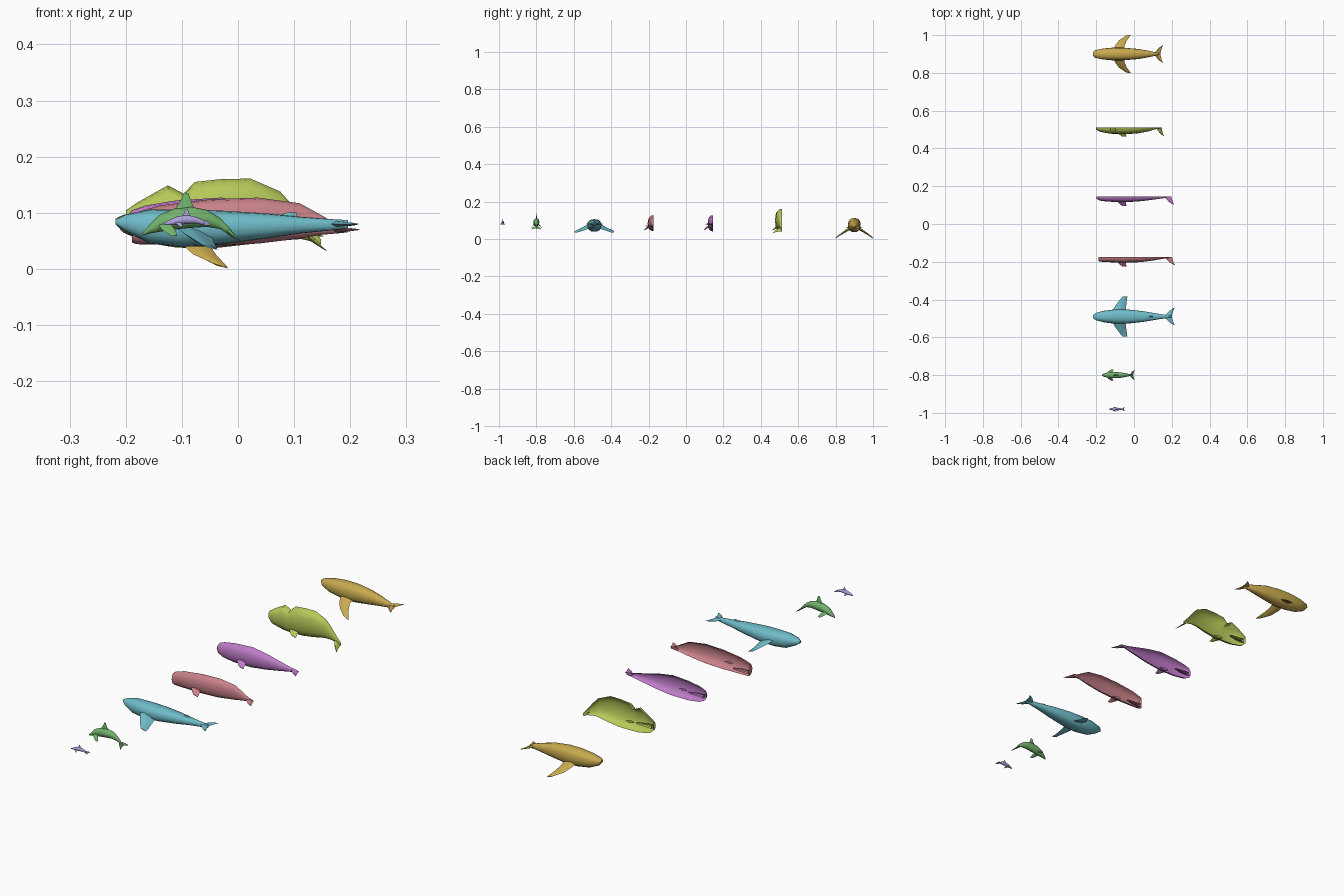
import bpy, bmesh
from math import cos, sin, pi, radians, copysign
from mathutils import Vector


def material(name, rgb):
    m = bpy.data.materials.new(name)
    m.diffuse_color = (*rgb, 1)
    return m


def finish(bm, name, mat, y, half=False):
    bmesh.ops.recalc_face_normals(bm, faces=bm.faces)
    if half:  # half models are open on their +y side
        bmesh.ops.bisect_plane(bm, geom=bm.verts[:] + bm.edges[:] + bm.faces[:], dist=1e-6,
                               plane_co=(0, 0, 0), plane_no=(0, 1, 0), clear_outer=True)
    me = bpy.data.meshes.new(name)
    bm.to_mesh(me)
    bm.free()
    me.shade_smooth()
    me.set_sharp_from_angle(angle=radians(40))
    me.materials.append(mat)
    ob = bpy.data.objects.new(name, me)
    ob.location.y = y
    bpy.context.collection.objects.link(ob)
    return ob


def loft(bm, rings):
    rows = [[bm.verts.new(p) for p in r] for r in rings]
    n = len(rows[0])
    for a, b in zip(rows, rows[1:]):
        for i in range(n):
            j = (i + 1) % n
            bm.faces.new((a[i], a[j], b[j], b[i]))
    bm.faces.new(rows[0])
    bm.faces.new(rows[-1])


def body(name, stations, mat, y, half=False, n=16, power=0.85):
    """Stations are (x, top z, bottom z, half width)."""
    def p(v):
        return copysign(abs(v) ** power, v)
    rings = []
    for x, zt, zb, w in stations:
        c, h = (zt + zb) / 2, (zt - zb) / 2
        rings.append([(x, w * p(cos(2 * pi * i / n)), c + h * p(sin(2 * pi * i / n))) for i in range(n)])
    bm = bmesh.new()
    loft(bm, rings)
    return finish(bm, name, mat, y, half)


def fin(name, sections, mat, y, axis=(0, 0, 1), mirror=False):
    """Sections are (leading x, z, trailing x, z, y, thickness)."""
    bm = bmesh.new()
    ax = Vector(axis)
    rings = []
    for x0, z0, x1, z1, fy, t in sections:
        a, b = Vector((x0, fy, z0)), Vector((x1, fy, z1))
        q, r = a.lerp(b, .3), a.lerp(b, .65)
        rings.append([a, q + ax * t / 2, r + ax * t / 2.5, b, r - ax * t / 2.5, q - ax * t / 2])
    loft(bm, rings)
    ob = finish(bm, name, mat, y)
    if mirror:
        m = ob.modifiers.new("mirror", 'MIRROR')
        m.use_axis = (False, True, False)
        m.use_clip = False
        m.use_mirror_merge = False


def flukes(kind, x, z, dz, length, span, mat, y, mirror):
    """Tail blade swept back; dz is the drop over its length."""
    def at(f):
        return x + length * f, z + dz * f
    fin(kind + "_tail_fluke", [(*at(0), *at(.72), 0, .011), (*at(.25), *at(.78), -span * .35, .009),
                               (*at(.55), *at(.88), -span * .72, .006), (*at(.92), *at(1), -span, .002)],
        mat, y, mirror=mirror)


# Humpback: full body, long flippers, drooping tail
gold, y = material("gold", (.58, .40, .08)), 0.9
body("humpback_body", [(-.218, .090, .080, .008), (-.205, .096, .065, .020), (-.165, .106, .047, .029),
                       (-.11, .112, .038, .034), (-.05, .112, .036, .033), (.02, .103, .044, .027),
                       (.07, .089, .050, .019), (.11, .077, .053, .010), (.135, .067, .053, .004)], gold, y)
fin("humpback_flipper", [(-.108, .058, -.050, .055, -.022, .016), (-.100, .044, -.050, .042, -.045, .014),
                         (-.080, .026, -.038, .024, -.072, .010), (-.045, .010, -.020, .005, -.096, .006),
                         (-.028, .005, -.018, .001, -.101, .002)], gold, y, mirror=True)
flukes("humpback", .105, .066, -.008, .048, .045, gold, y, True)

# Rorqual: full body, broad flippers
cyan, y = material("cyan", (.16, .50, .58), ), -0.49
body("rorqual_body", [(-.218, .088, .079, .007), (-.200, .097, .066, .020), (-.157, .106, .045, .031),
                      (-.10, .106, .039, .038), (-.03, .104, .044, .037), (.05, .099, .054, .028),
                      (.11, .093, .063, .018), (.16, .089, .068, .010), (.196, .087, .072, .004)], cyan, y)
fin("rorqual_flipper", [(-.115, .078, -.045, .056, -.028, .018), (-.100, .066, -.042, .046, -.055, .014),
                        (-.078, .052, -.038, .036, -.085, .008), (-.062, .042, -.035, .034, -.105, .003)],
    cyan, y, mirror=True)
fin("rorqual_dorsal_fin", [(.07, .094, .105, .092, 0, .006), (.09, .101, .105, .100, 0, .002)],
    cyan, y, axis=(0, 1, 0))
flukes("rorqual", .158, .080, 0, .058, .045, cyan, y, True)


# Half models: one side only, each with an inner mouth pocket
def half_whale(kind, mat, y, stations, flipper_z, mouth, tail):
    body(kind + "_half_body", stations, mat, y, half=True)
    z = flipper_z
    fin(kind + "_flipper", [(-.090, z + .020, -.045, z + .016, -.022, .012),
                            (-.080, z + .010, -.042, z + .006, -.036, .010),
                            (-.062, z + .002, -.040, z - .004, -.050, .003)], mat, y)
    x, z, w = mouth
    body(kind + "_mouth_pocket", [(x, z + .009, z - .006, w), (x + .04, z + .007, z - .005, w),
                                  (x + .075, z + .003, z - .003, w * .5)], mat, y, half=True, n=8)
    flukes(kind, *tail, mat, y, False)


half_whale("blunt_head_whale", material("red", (.58, .22, .25)), -.175,
           [(-.189, .096, .047, .020), (-.180, .101, .044, .024), (-.14, .113, .043, .027),
            (-.05, .124, .042, .030), (.035, .127, .045, .027), (.11, .117, .054, .017),
            (.15, .095, .061, .010), (.175, .080, .063, .006), (.195, .075, .065, .003)],
           .048, (-.185, .058, .012), (.16, .070, 0, .057, .042))
half_whale("ridged_whale", material("purple", (.52, .20, .58)), .145,
           [(-.199, .088, .072, .010), (-.190, .104, .058, .018), (-.165, .113, .047, .024),
            (-.11, .122, .040, .028), (-.03, .127, .040, .029), (.04, .116, .048, .024),
            (.11, .099, .060, .015), (.16, .087, .069, .008), (.190, .083, .073, .003)],
           .050, (-.188, .075, .012), (.158, .079, 0, .055, .042))
half_whale("bowhead", material("lime", (.46, .58, .10)), .512,
           [(-.200, .104, .070, .014), (-.180, .118, .052, .024), (-.125, .149, .041, .034),
            (-.097, .134, .040, .035), (-.077, .155, .040, .036), (-.03, .160, .040, .036),
            (.022, .161, .047, .032), (.075, .138, .057, .022), (.100, .110, .056, .014),
            (.127, .076, .050, .008), (.148, .053, .043, .003)],
           .048, (-.190, .080, .016), (.115, .066, -.034, .043, .046))


# Small toothed whales: arched body, dorsal fin, short flippers
def dolphin(kind, mat, y, stations, s, ox, oz, top):
    """s scales the fins, (ox, oz) is the body centre at the dorsal fin."""
    def sec(x0, z0, x1, z1, fy, t):
        return (ox + x0 * s, oz + z0 * s, ox + x1 * s, oz + z1 * s, fy * s, t * s)
    body(kind + "_body", stations, mat, y, n=12, power=1)
    fin(kind + "_dorsal_fin", [sec(-.022, top - .006, .020, top - .008, 0, .007),
                               sec(-.010, top + .010, .012, top + .009, 0, .005),
                               sec(-.002, top + .028, .006, top + .026, 0, .002)], mat, y, axis=(0, 1, 0))
    fin(kind + "_flipper", [sec(-.050, -.008, -.028, -.008, -.010, .006),
                            sec(-.042, -.020, -.018, -.020, -.020, .004),
                            sec(-.026, -.030, -.014, -.031, -.029, .002)], mat, y, mirror=True)


green, y = material("green", (.17, .45, .15)), -0.8
dolphin("large_dolphin", green, y,
        [(-.170, .064, .060, .003), (-.157, .079, .063, .009), (-.140, .096, .066, .014),
         (-.115, .107, .070, .016), (-.085, .111, .073, .016), (-.055, .105, .075, .012),
         (-.032, .091, .071, .007), (-.016, .074, .061, .004), (-.005, .060, .053, .002)],
        1, -.094, .090, .018)
flukes("large_dolphin", -.024, .071, -.020, .027, .026, green, y, True)

violet, y = material("violet", (.42, .36, .72)), -0.98
dolphin("small_dolphin", violet, y,
        [(-.133, .081, .078, .001), (-.124, .086, .078, .004), (-.110, .093, .078, .007),
         (-.094, .096, .080, .008), (-.078, .094, .081, .006), (-.064, .088, .079, .003),
         (-.053, .083, .078, .001)],
        .42, -.092, .088, .017)
flukes("small_dolphin", -.063, .083, -.004, .014, .012, violet, y, True)
